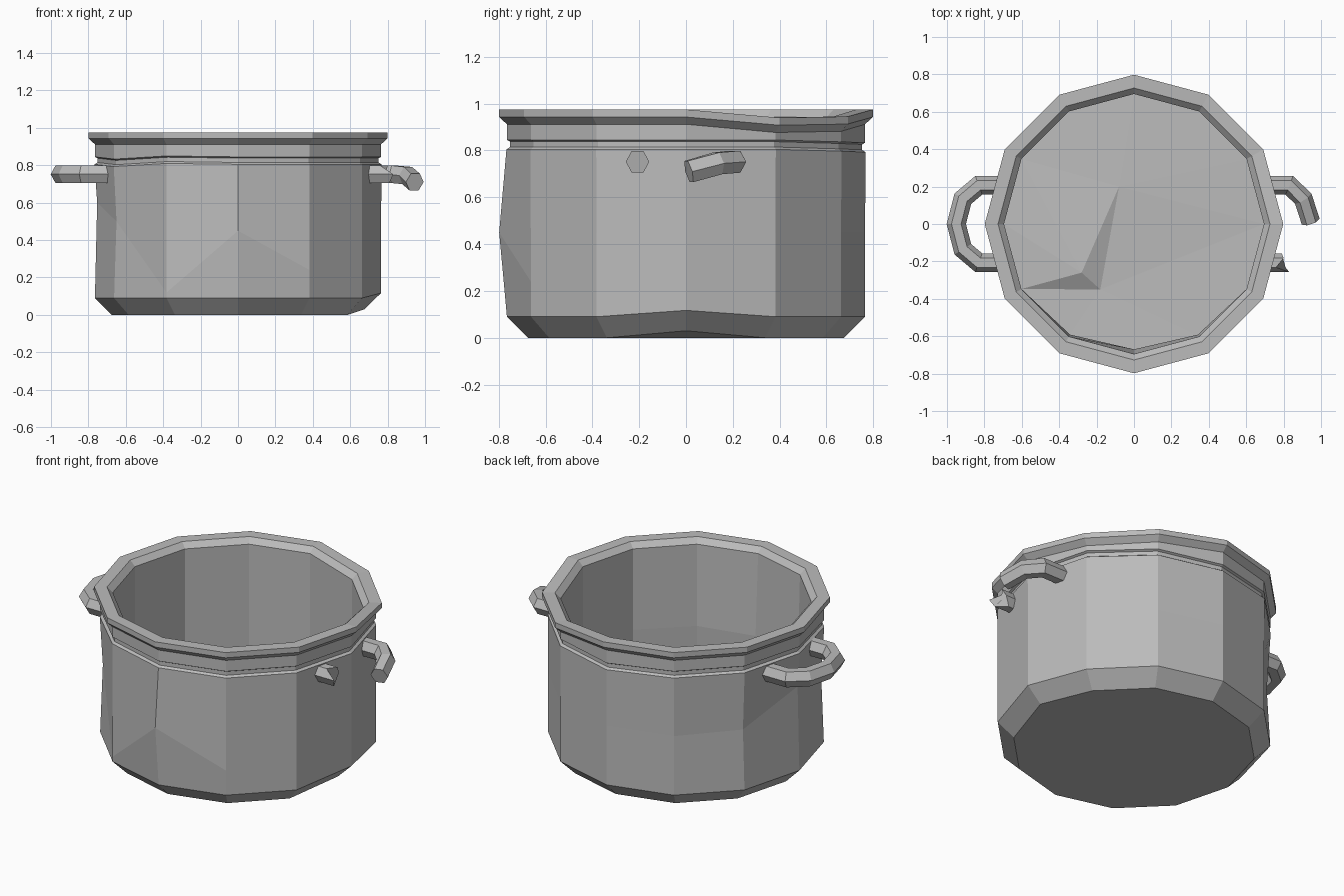
import bpy, bmesh, math
from mathutils import Vector

if "Cube" in bpy.data.objects:
    bpy.data.objects.remove(bpy.data.objects["Cube"])

metal = bpy.data.materials.new("grey metal")
metal.use_nodes = True
colour = (0.5, 0.5, 0.5, 1)
metal.diffuse_color = colour
metal.node_tree.nodes["Principled BSDF"].inputs["Base Color"].default_value = colour

SIDES = 12


def finish(bm, name):
    bmesh.ops.recalc_face_normals(bm, faces=bm.faces[:])
    mesh = bpy.data.meshes.new(name)
    bm.to_mesh(mesh)
    bm.free()
    mesh.materials.append(metal)
    obj = bpy.data.objects.new(name, mesh)
    bpy.context.collection.objects.link(obj)
    return obj


def bridge(bm, rings):
    for a, b in zip(rings, rings[1:]):
        n = len(a)
        for k in range(n):
            bm.faces.new((a[k], a[(k + 1) % n], b[(k + 1) % n], b[k]))


# Wall profile from the underside, over the rim and down to the inner floor
profile = {
    "bottom": (0.675, 0), "bevel": (0.765, 0.09), "belly": (0.765, 0.45),
    "shoulder": (0.767, 0.805), "groove_low": (0.752, 0.815),
    "groove_high": (0.752, 0.838), "neck": (0.765, 0.845),
    "neck_top": (0.765, 0.912), "rim_low": (0.798, 0.943),
    "rim_top": (0.798, 0.975), "rim_inner": (0.727, 0.975),
    "lip": (0.695, 0.943), "inner_belly": (0.695, 0.45), "floor": (0.695, 0.09),
}

# Dents: column number -> (radial shift, height shift)
dents = {
    "bottom": {0: (0, 0.03)},
    "bevel": {0: (0, 0.027)},
    "belly": {5: (-0.02, 0), 6: (-0.012, 0.15), 7: (-0.015, 0.05),
              8: (0, -0.33), 9: (0.033, 0), 10: (0, -0.21)},
    "inner_belly": {8: (-0.012, 0), 9: (-0.025, 0), 10: (-0.012, 0)},
}
for ring in ("neck_top", "rim_low", "rim_top", "rim_inner", "lip"):
    dents[ring] = {1: (0, -0.035), 2: (0, -0.03)}
for ring in ("shoulder", "groove_low", "groove_high", "neck"):
    dents[ring] = {2: (0, -0.008), 3: (0, -0.012), 7: (0, -0.012), 8: (0, 0.005)}

# Pot body
bm = bmesh.new()
rings = []
for name, (r, z) in profile.items():
    ring = []
    for k in range(SIDES):
        dr, dz = dents.get(name, {}).get(k, (0, 0))
        a = math.tau * k / SIDES
        ring.append(bm.verts.new(((r + dr) * math.cos(a), (r + dr) * math.sin(a), z + dz)))
    rings.append(ring)
bridge(bm, rings)
bm.faces.new(rings[0])

# Buckled inner floor, fanned around a creased triangle
hub = [bm.verts.new(p) for p in
       ((-0.08, 0.2, 0.1), (-0.28, -0.26, 0.13), (-0.18, -0.35, 0.08))]
bm.faces.new(hub)
floor = rings[-1]
owner = [hub[0] if k < 5 else hub[1] if k < 7 else hub[2] for k in range(SIDES)]
for k in range(SIDES):
    j = (k + 1) % SIDES
    bm.faces.new((floor[k], floor[j], owner[k]))
    if owner[k] != owner[j]:
        bm.faces.new((floor[j], owner[j], owner[k]))
finish(bm, "pot_body")


# Six-sided handle tubes
def tube(name, path, end_shift=None):
    bm = bmesh.new()
    pts = [Vector(p) for p in path]
    rings = []
    for i, p in enumerate(pts):
        before = (p - pts[i - 1]).normalized() if i else (pts[1] - p).normalized()
        after = (pts[i + 1] - p).normalized() if i < len(pts) - 1 else before
        along = (before + after).normalized()
        side = along.cross(Vector((0, 0, 1))).normalized()
        up = side.cross(along)
        widen = 1 / max(0.5, along.dot(before))
        rings.append([bm.verts.new(p + side * 0.05 * widen * math.cos(math.tau * k / 6)
                                   + up * 0.054 * math.sin(math.tau * k / 6))
                      for k in range(6)])
    if end_shift:
        for v, dx in zip(rings[-1], end_shift):
            v.co.x += dx
    bridge(bm, rings)
    bm.faces.new(rings[0])
    bm.faces.new(rings[-1])
    return finish(bm, name)


half = [(-0.69, 0.207, 0.752), (-0.83, 0.207, 0.752), (-0.915, 0.135, 0.752)]
tube("whole_handle", half + [(-0.95, 0, 0.752)]
     + [(x, -y, z) for x, y, z in reversed(half)])
tube("broken_handle_hook", [(0.69, 0.207, 0.752), (0.83, 0.207, 0.752),
                            (0.905, 0.135, 0.745), (0.945, 0.012, 0.71)])
# Snapped stub with a slanted, jagged end
tube("broken_handle_stub", [(0.69, -0.207, 0.752), (0.78, -0.207, 0.752)],
     (0.05, -0.02, 0.02, 0.01, -0.03, 0.03))
